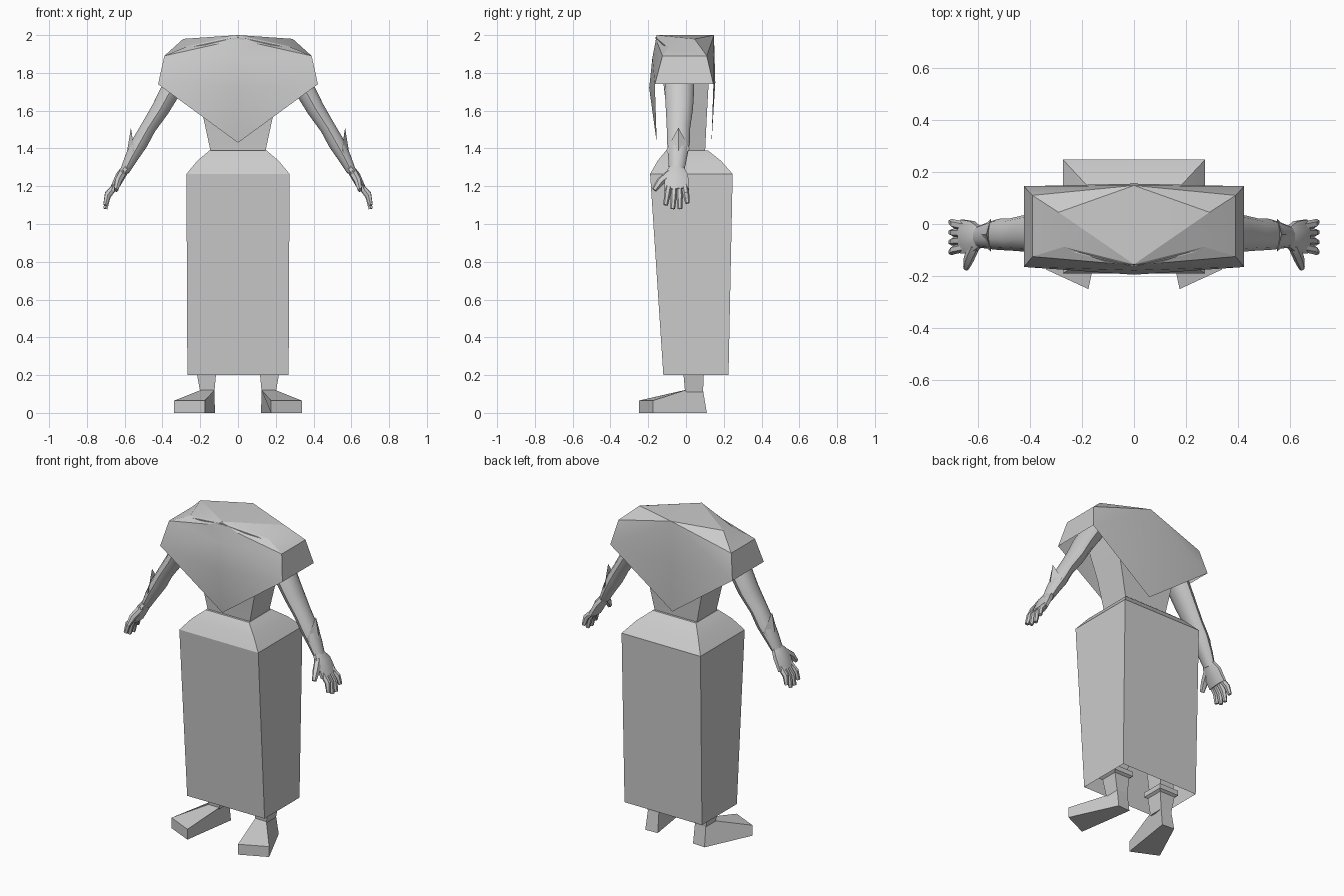
import bpy, bmesh, math
from mathutils import Vector

cube = bpy.data.objects.get("Cube")
if cube:
    bpy.data.objects.remove(cube, do_unlink=True)

mat = bpy.data.materials.new("plain grey")
mat.use_nodes = True
GREY = (0.6, 0.6, 0.6, 1)
mat.diffuse_color = GREY
mat.node_tree.nodes["Principled BSDF"].inputs["Base Color"].default_value = GREY


def finish(name, bm, angle=30):
    """Turn a bmesh into a shaded object."""
    bmesh.ops.remove_doubles(bm, verts=bm.verts, dist=0.0005)
    bmesh.ops.recalc_face_normals(bm, faces=bm.faces)
    me = bpy.data.meshes.new(name)
    bm.to_mesh(me)
    bm.free()
    me.materials.append(mat)
    ob = bpy.data.objects.new(name, me)
    bpy.context.collection.objects.link(ob)
    bpy.ops.object.select_all(action='DESELECT')
    ob.select_set(True)
    bpy.context.view_layer.objects.active = ob
    bpy.ops.object.shade_smooth_by_angle(angle=math.radians(angle))
    return ob


def loft(bm, rings, cap_start=True, cap_end=True):
    """Skin a list of equal-length point rings."""
    vs = [[bm.verts.new(p) for p in r] for r in rings]
    n = len(vs[0])
    for a, b in zip(vs, vs[1:]):
        for i in range(n):
            j = (i + 1) % n
            bm.faces.new((a[i], a[j], b[j], b[i]))
    if cap_start:
        bm.faces.new(vs[0])
    if cap_end:
        bm.faces.new(vs[-1])


def box_ring(z, x0, x1, y0, y1):
    return [(x0, y0, z), (x1, y0, z), (x1, y1, z), (x0, y1, z)]


def tube(bm, path, sides):
    """Tapered limb; path rows are centre, thickness in xz, thickness in y."""
    pts = [Vector(p[0]) for p in path]
    rings = []
    for i, (c, w, d) in enumerate(path):
        t = pts[min(i + 1, len(pts) - 1)] - pts[max(i - 1, 0)]
        across = Vector((0, 1, 0)).cross(t).normalized()
        depth = t.cross(across).normalized()
        angles = [math.tau * (k + 0.5) / sides for k in range(sides)]
        rings.append([pts[i] + across * w * math.cos(a) + depth * d * math.sin(a)
                      for a in angles])
    loft(bm, rings)


def side_part(name, build, angle=30):
    """Build a part on the left, then its mirror on the right."""
    for side, s in (("left", 1), ("right", -1)):
        bm = bmesh.new()
        build(bm)
        bmesh.ops.scale(bm, vec=(s, 1, 1), verts=bm.verts)
        finish(side + "_" + name, bm, angle)


# Long skirt with a sloped waist, open at the hem
bm = bmesh.new()
loft(bm, [box_ring(z, -x, x, y0, y1) for z, x, y0, y1 in (
    (0.20, 0.268, -0.12, 0.225), (1.265, 0.273, -0.19, 0.247),
    (1.335, 0.215, -0.15, 0.185), (1.39, 0.15, -0.105, 0.115))], cap_start=False)
finish("skirt", bm, 20)

# Torso
bm = bmesh.new()
loft(bm, [box_ring(z, -x, x, y0, y1) for z, x, y0, y1 in (
    (1.36, 0.14, -0.09, 0.10), (1.57, 0.185, -0.10, 0.11),
    (1.75, 0.23, -0.12, 0.12), (1.88, 0.25, -0.08, 0.08))])
finish("torso", bm, 20)

# Faceted shoulder cape, open below, with pointed front and back
P = {
    "front_top": (0, -0.155, 2.0), "back_top": (0, 0.148, 2.0),
    "neck_side": (0.1, -0.15, 1.955), "neck_low": (0, -0.178, 1.88),
    "ridge_front": (0.27, -0.088, 1.94), "ridge_back": (0.29, 0.045, 1.98),
    "shoulder_front": (0.39, -0.125, 1.89), "shoulder_back": (0.39, 0.11, 1.89),
    "corner_front": (0.423, -0.165, 1.74), "corner_back": (0.423, 0.145, 1.74),
    "chest": (0, -0.195, 1.72), "spine": (0, 0.155, 1.75),
    "tip_front": (0, -0.155, 1.43), "tip_back": (0, 0.135, 1.43),
}
CAPE = [
    "front_top ridge_front ridge_back", "front_top ridge_back back_top",
    "front_top neck_side neck_low", "front_top ridge_front neck_side",
    "neck_side ridge_front shoulder_front", "neck_side shoulder_front neck_low",
    "neck_low shoulder_front corner_front", "neck_low corner_front chest",
    "chest corner_front tip_front",
    "ridge_front shoulder_front shoulder_back ridge_back",
    "shoulder_front corner_front corner_back shoulder_back",
    "back_top ridge_back shoulder_back", "back_top shoulder_back corner_back",
    "back_top corner_back spine", "spine corner_back tip_back",
]
bm = bmesh.new()
for s in (1, -1):
    for face in CAPE:
        pts = [P[k] for k in face.split()]
        bm.faces.new([bm.verts.new((s * x, y, z)) for x, y, z in pts])
finish("cape", bm, 22)


# Raised seam along the front of the neckline
def seam(bm):
    tube(bm, [((0, -0.157, 1.985), 0.007, 0.007),
              ((0.14, -0.127, 1.955), 0.007, 0.007),
              ((0.27, -0.095, 1.93), 0.004, 0.004)], 4)


side_part("neck_seam", seam)


# Arms
def arm(bm):
    tube(bm, [((0.25, -0.03, 1.87), 0.06, 0.07), ((0.355, -0.035, 1.71), 0.056, 0.078),
              ((0.41, -0.035, 1.61), 0.05, 0.072), ((0.475, -0.04, 1.51), 0.043, 0.062),
              ((0.52, -0.04, 1.43), 0.045, 0.06), ((0.565, -0.045, 1.35), 0.036, 0.05),
              ((0.60, -0.05, 1.28), 0.026, 0.04)], 10)


side_part("arm", arm, 40)


# Kite-shaped guard on the outside of each forearm
def guard(bm):
    tip, low = (0.567, -0.04, 1.51), (0.622, -0.05, 1.29)
    front, back = (0.55, -0.105, 1.39), (0.55, 0.02, 1.40)
    ridge, inner = (0.588, -0.04, 1.38), (0.55, -0.04, 1.39)
    for mid in (ridge, inner):
        for a, b in ((tip, front), (front, low), (low, back), (back, tip)):
            bm.faces.new([bm.verts.new(p) for p in (a, b, mid)])


side_part("forearm_guard", guard, 15)


# Hands with four fingers and a thumb
def hand(bm):
    tube(bm, [((0.59, -0.05, 1.30), 0.024, 0.04), ((0.622, -0.052, 1.255), 0.028, 0.068),
              ((0.66, -0.048, 1.18), 0.022, 0.07)], 8)
    for y, y_tip, drop in ((-0.09, -0.108, 0.02), (-0.062, -0.07, 0),
                           (-0.035, -0.032, 0), (-0.008, 0.008, 0.03)):
        tube(bm, [((0.65, y, 1.20), 0.018, 0.018),
                  ((0.69, (y + y_tip) / 2, 1.145 + drop / 2), 0.018, 0.017),
                  ((0.702, y_tip, 1.08 + drop), 0.012, 0.012)], 6)
    tube(bm, [((0.612, -0.08, 1.27), 0.022, 0.024), ((0.635, -0.135, 1.225), 0.02, 0.022),
              ((0.645, -0.168, 1.18), 0.012, 0.014)], 6)


side_part("hand", hand)


# Lower legs, with a collar just above the hem
def leg(bm):
    loft(bm, [box_ring(*r) for r in (
        (0.11, 0.125, 0.20, -0.005, 0.09), (0.22, 0.115, 0.22, -0.015, 0.095),
        (0.23, 0.10, 0.235, -0.03, 0.11), (0.26, 0.10, 0.235, -0.03, 0.11),
        (0.27, 0.12, 0.215, -0.01, 0.09), (0.6, 0.10, 0.23, -0.04, 0.11))])


side_part("leg", leg, 15)


# Wedge feet, toes turned outward
def foot(bm):
    sole = [(0.175, -0.25), (0.338, -0.175), (0.205, 0.11), (0.122, 0.105)]
    top = [(0.125, -0.01), (0.20, -0.005), (0.20, 0.09), (0.125, 0.09)]
    low = [bm.verts.new((x, y, 0)) for x, y in sole]
    toe = [bm.verts.new((x, y, 0.065)) for x, y in sole[:2]]
    ankle = [bm.verts.new((x, y, 0.12)) for x, y in top]
    bm.faces.new(low)
    bm.faces.new(ankle)
    bm.faces.new((low[0], low[1], toe[1], toe[0]))
    bm.faces.new((toe[0], toe[1], ankle[1], ankle[0]))
    bm.faces.new((low[2], low[3], ankle[3], ankle[2]))
    bm.faces.new((low[1], low[2], ankle[2], ankle[1], toe[1]))
    bm.faces.new((low[3], low[0], toe[0], ankle[0], ankle[3]))


side_part("foot", foot, 10)
